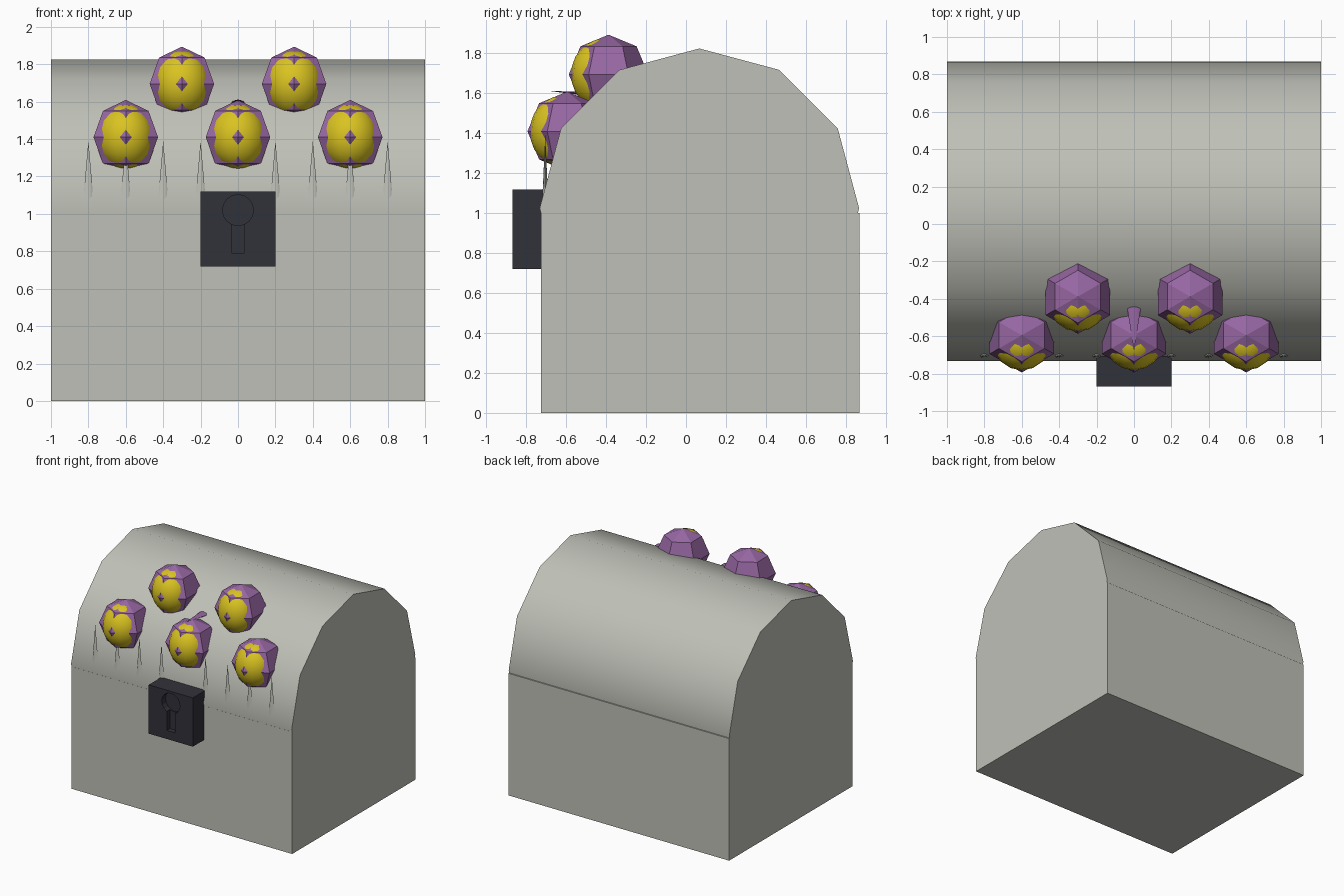
import bpy, bmesh, math
from mathutils import Vector, Matrix

if "Cube" in bpy.data.objects:
    bpy.data.objects.remove(bpy.data.objects["Cube"])


def material(name, rgb):
    m = bpy.data.materials.new(name)
    m.diffuse_color = (*rgb, 1)
    m.use_nodes = True
    m.node_tree.nodes["Principled BSDF"].inputs["Base Color"].default_value = m.diffuse_color
    return m


GREY = material("pale_grey", (0.52, 0.53, 0.475))
PURPLE = material("purple", (0.31, 0.135, 0.365))
YELLOW = material("yellow", (0.70, 0.55, 0.015))
DARK = material("dark_metal", (0.031, 0.031, 0.042))


def finish(name, bm, mat, matrix=Matrix()):
    bm.transform(matrix)
    bmesh.ops.recalc_face_normals(bm, faces=bm.faces[:])
    me = bpy.data.meshes.new(name)
    bm.to_mesh(me)
    bm.free()
    me.materials.append(mat)
    ob = bpy.data.objects.new(name, me)
    bpy.context.collection.objects.link(ob)
    return ob


def box(name, lo, hi, mat):
    bm = bmesh.new()
    bmesh.ops.create_cube(bm, size=1)
    lo, hi = Vector(lo), Vector(hi)
    m = Matrix.Translation((lo + hi) / 2) @ Matrix.Diagonal((*(hi - lo), 1))
    return finish(name, bm, mat, m)


def lathe(name, profile, n, mat, matrix=Matrix()):
    """Revolve (radius, z) points round z, with one vertex row facing -y."""
    bm = bmesh.new()
    rings = []
    for r, z in profile:
        if r < 1e-6:
            rings.append([bm.verts.new((0, 0, z))])
        else:
            rings.append([bm.verts.new((r * math.sin(2 * math.pi * i / n),
                                        -r * math.cos(2 * math.pi * i / n), z))
                          for i in range(n)])
    for a, b in zip(rings, rings[1:]):
        for i in range(n):
            j = (i + 1) % n
            quad = [a[i % len(a)], a[j % len(a)], b[j % len(b)], b[i % len(b)]]
            bm.faces.new(list(dict.fromkeys(quad)))
    for end in (rings[0], rings[-1]):
        if len(end) > 2:
            bm.faces.new(end)
    return finish(name, bm, mat, matrix)


def ball_profile(r, rings):
    return [(r * math.sin(math.pi * i / rings), -r * math.cos(math.pi * i / rings))
            for i in range(rings + 1)]


def smooth(ob, degrees):
    bpy.ops.object.select_all(action='DESELECT')
    ob.select_set(True)
    bpy.context.view_layer.objects.active = ob
    bpy.ops.object.shade_smooth_by_angle(angle=math.radians(degrees))


# Chest base
box("chest_base", (-1, -0.727, 0), (1, 0.87, 1), GREY)

# Rounded lid: a twelve-sided barrel sunk into the base
barrel = Matrix.Translation((0, 0.067, 1.025)) @ Matrix.Rotation(math.pi / 2, 4, 'Y')
lid = lathe("lid", [(0.8, -1), (0.8, 1)], 12, GREY, barrel)
smooth(lid, 40)

# Lock plate with a recessed keyhole
lock = box("lock_plate", (-0.2, -0.87, 0.72), (0.2, -0.70, 1.12), DARK)
hole = lathe("keyhole_round_cutter", [(0.083, -0.05), (0.083, 0.05)], 16, DARK,
             Matrix.Translation((0, -0.87, 1.02)) @ Matrix.Rotation(math.pi / 2, 4, 'X'))
slot = box("keyhole_slot_cutter", (-0.036, -0.92, 0.79), (0.036, -0.83, 1.0), DARK)
bpy.context.view_layer.objects.active = lock
for cutter in (hole, slot):
    mod = lock.modifiers.new("keyhole", 'BOOLEAN')
    mod.operation = 'DIFFERENCE'
    mod.solver = 'EXACT'
    mod.object = cutter
    bpy.ops.object.modifier_apply(modifier=mod.name)
    bpy.data.objects.remove(cutter)

# Eyes: six-sided balls with a yellow iris ball pushed through the front;
# the front corner of the ball pokes out again as the pupil
EYES = [(-0.6, -0.595, 1.41), (0, -0.595, 1.41), (0.6, -0.595, 1.41),
        (-0.3, -0.388, 1.695), (0.3, -0.388, 1.695)]
for k, pos in enumerate(EYES):
    at = Matrix.Translation(pos)
    lathe(f"eye_{k + 1}", ball_profile(0.199, 4), 6, PURPLE, at)
    iris = lathe(f"iris_{k + 1}", ball_profile(1, 12), 16, YELLOW,
                 at @ Matrix.Translation((0, -0.03, 0))
                 @ Matrix.Diagonal((0.157, 0.157, 0.177, 1)))
    smooth(iris, 40)

# Teeth: thin flattened spikes along the lid edge
for k in range(-4, 5):
    if k:
        tooth = lathe(f"tooth_{k + 5}", [(1, 0), (0, 0.39)], 8, GREY,
                      Matrix.Translation((k * 0.2, -0.705, 1.0))
                      @ Matrix.Diagonal((0.034, 0.018, 1, 1)))
        smooth(tooth, 60)

# Purple spike lying on top of the middle eye
spike = lathe("brow_spike", [(1, 0), (0, 0.38)], 8, PURPLE,
              Matrix.Translation((0, -0.30, 1.585))
              @ Matrix.Rotation(math.radians(86), 4, 'X')
              @ Matrix.Diagonal((0.06, 0.022, 1, 1)))
smooth(spike, 60)
